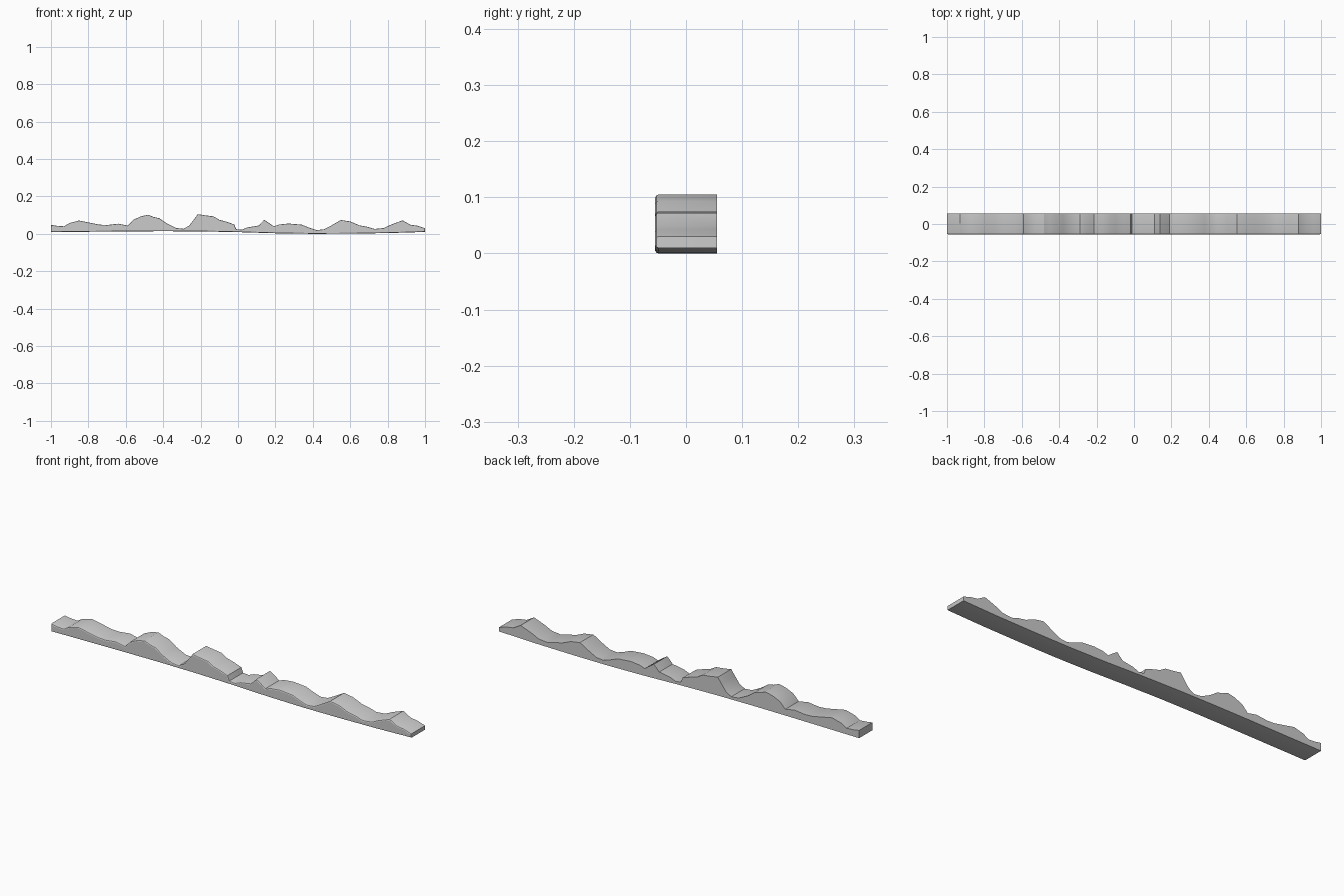
import bpy, bmesh
from mathutils import Vector

if "Cube" in bpy.data.objects:
    bpy.data.objects.remove(bpy.data.objects["Cube"])

# Ridge skyline (x, z), left to right
TOP = [(-1, .048), (-.97, .043), (-.93, .040), (-.90, .058), (-.85, .071), (-.80, .061),
       (-.74, .049), (-.70, .047), (-.64, .054), (-.59, .044), (-.56, .075), (-.52, .093),
       (-.48, .102), (-.45, .090), (-.42, .083), (-.38, .055), (-.33, .031), (-.29, .027),
       (-.26, .045), (-.235, .078), (-.215, .105), (-.17, .098), (-.13, .093), (-.10, .075),
       (-.06, .064), (-.02, .050), (-.01, .025), (.02, .022), (.05, .034), (.11, .044),
       (.14, .075), (.17, .055), (.19, .040), (.22, .050), (.27, .055), (.34, .049),
       (.38, .033), (.42, .020), (.46, .024), (.50, .045), (.55, .074), (.60, .066),
       (.65, .045), (.69, .038), (.73, .026), (.78, .031), (.82, .050), (.88, .072),
       (.92, .049), (.96, .043), (1, .030)]
# Gently bowed underside, right to left
BASE = [(1, .010), (.8, .004), (.6, .001), (.4, 0), (.2, .003), (0, .009),
        (-.2, .013), (-.4, .014), (-.6, .013), (-.8, .011), (-1, .009)]
outline = [Vector(p) for p in TOP + BASE]


def inset(points, d):
    """Move a clockwise outline inward by d."""
    out = []
    n = len(points)
    for i, p in enumerate(points):
        a = (p - points[i - 1]).normalized()
        b = (points[(i + 1) % n] - p).normalized()
        na, nb = Vector((a.y, -a.x)), Vector((b.y, -b.x))
        m = (na + nb).normalized()
        out.append(p + m * d / max(m.dot(na), .6))
    return out


# Extruded mountain strip: sharp back edge, rounded front edge
bm = bmesh.new()
rings = []
for y, d in ((.055, 0), (-.049, 0), (-.053, .0015), (-.055, .005)):
    rings.append([bm.verts.new((p.x, y, p.y)) for p in inset(outline, d)])
for r, s in zip(rings, rings[1:]):
    for i in range(len(r)):
        bm.faces.new((r[i - 1], r[i], s[i], s[i - 1]))
bm.faces.new(rings[0])
bm.faces.new(rings[-1])
bmesh.ops.recalc_face_normals(bm, faces=bm.faces)
mesh = bpy.data.meshes.new("mountain_ridge")
bm.to_mesh(mesh)
bm.free()

ridge = bpy.data.objects.new("mountain_ridge", mesh)
bpy.context.collection.objects.link(ridge)
bpy.context.view_layer.objects.active = ridge
ridge.select_set(True)
bpy.ops.object.shade_smooth_by_angle(angle=.5)
